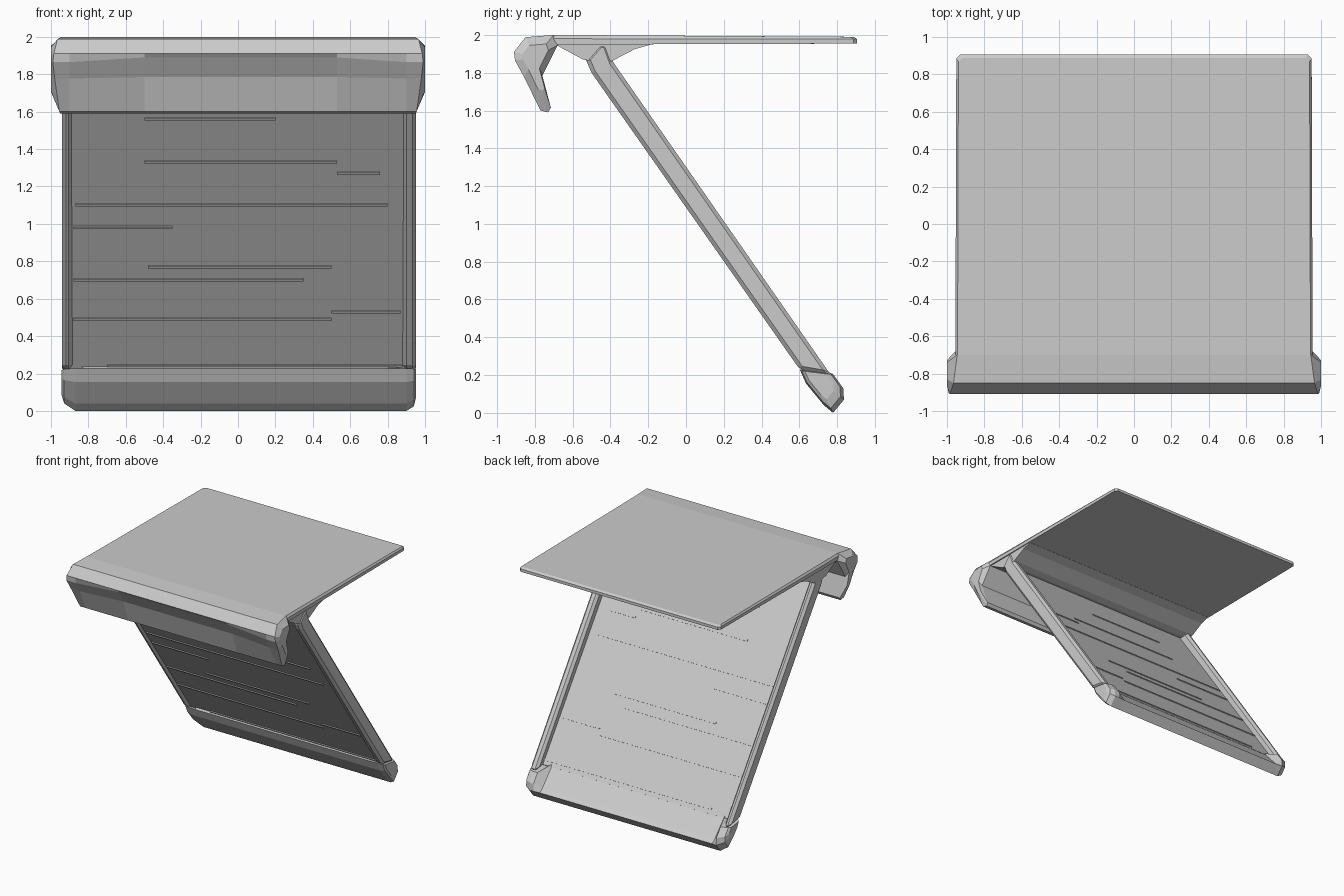
import bpy, bmesh
from mathutils import Vector

if "Cube" in bpy.data.objects:
    bpy.data.objects.remove(bpy.data.objects["Cube"])


def loft(name, rings, bevel=0.0):
    """Skin equal-length rings of 3D points and fan-cap both ends."""
    bm = bmesh.new()
    vs = [[bm.verts.new(p) for p in r] for r in rings]
    n = len(rings[0])
    for a, b in zip(vs, vs[1:]):
        for i in range(n):
            bm.faces.new((a[i], a[(i + 1) % n], b[(i + 1) % n], b[i]))
    bm.faces.new(vs[0])
    bm.faces.new(vs[-1])
    bmesh.ops.recalc_face_normals(bm, faces=bm.faces[:])
    bmesh.ops.triangulate(bm, faces=[f for f in bm.faces if len(f.verts) > 4])
    me = bpy.data.meshes.new(name)
    bm.to_mesh(me)
    bm.free()
    ob = bpy.data.objects.new(name, me)
    bpy.context.collection.objects.link(ob)
    if bevel:
        m = ob.modifiers.new("bevel", 'BEVEL')
        m.width, m.segments, m.limit_method = bevel, 1, 'ANGLE'
    return ob


def prism(name, profile, x0, x1, bevel=0.0):
    return loft(name, [[(x, y, z) for y, z in profile] for x in (x0, x1)], bevel)


def ring(profile, x):
    return [(x, y, z) for y, z in profile]


def shrink(profile, c, f):
    return [(c[0] + (y - c[0]) * f, c[1] + (z - c[1]) * f) for y, z in profile]


def slope(z, off):
    """Point on the sloping leg: z on its front face, off = depth behind it."""
    return (0.61 + (0.23 - z) * 0.7075 + 0.816 * off, z + 0.578 * off)


# Top plate with clipped rear corners
outline = [(-0.955, -0.70), (-0.95, 0.885), (-0.93, 0.905),
           (0.93, 0.905), (0.95, 0.885), (0.955, -0.70)]
loft("top_plate", [[(x, y, 1.949 + 0.005 * (y > 0)) for x, y in outline],
                   [(x, y, 1.978 + 0.002 * (y < 0)) for x, y in outline],
                   [(x * 0.988, y - 0.018 * (y > 0), 2.0 - 0.01 * (y > 0))
                    for x, y in outline]])

# Hooked front lip: middle section is cut back under the nose
lip = [(-0.905, 1.865), (-0.91, 1.91), (-0.85, 1.988), (-0.70, 2.0), (-0.68, 1.945),
       (-0.76, 1.785), (-0.715, 1.615), (-0.73, 1.59), (-0.77, 1.60), (-0.857, 1.777)]
lip_mid = [(-0.895, 1.89)] + lip[1:9] + [(-0.83, 1.785)]
end_x = [0.99, 0.985, 0.965, 0.945, 0.955, 0.975, 0.955, 0.95, 0.955, 0.98]


def lip_end(s):
    return [(s * x, y, z) for x, (y, z) in zip(end_x, lip)]


def lip_cap(s):
    return ring(shrink(lip, (-0.80, 1.88), 0.6), s * 1.0)


loft("front_lip", [lip_cap(-1), lip_end(-1), ring(lip, -0.90), ring(lip_mid, -0.5),
                   ring(lip_mid, 0.53), ring(lip, 0.90), lip_end(1), lip_cap(1)])

# Hinge wedge under the plate
wedge = [(-0.70, 1.965), (-0.68, 1.943), (-0.545, 1.87), (-0.44, 1.85),
         (-0.386, 1.865), (-0.27, 1.925), (-0.19, 1.948), (-0.2, 1.965)]
prism("hinge_wedge", wedge, -0.945, 0.945)

# Side rails of the sloping support
rail = [(-0.43, 1.70), (-0.50, 1.80), (-0.53, 1.87), (-0.46, 1.95), (-0.42, 1.95),
        (-0.386, 1.857), (0.767, 0.20), (0.603, 0.228)]
for side, a, b in (("left", -0.94, -0.885), ("right", 0.88, 0.952)):
    prism(side + "_rail", rail, a, b, 0.022)

# Recessed panel between the rails
prism("support_panel", [slope(1.86, 0.014), slope(0.20, 0.014),
                        slope(0.20, 0.055), slope(1.84, 0.055)], -0.90, 0.90)

# Foot: scooped in the middle, full section at the capped corners
foot = [(0.603, 0.228), (0.635, 0.155), (0.73, 0.04), (0.778, 0.0),
        (0.836, 0.07), (0.832, 0.13), (0.778, 0.206)]
foot_mid = foot[:4] + [(0.832, 0.07), (0.80, 0.095), (0.655, 0.252)]
corner = (0.68, 0.205)
loft("foot", [ring(shrink(foot, corner, 0.55), -0.945), ring(shrink(foot, corner, 0.8), -0.93),
              ring(foot, -0.87), ring(foot_mid, -0.83), ring(foot_mid, 0.80),
              ring(foot, 0.86), ring(foot, 0.90), ring(shrink(foot, corner, 0.88), 0.94),
              ring(shrink(foot, corner, 0.65), 0.952)])

# Thin ridges across the panel and lip
ridges = [(-0.5, 0.53, 1.33), (0.53, 0.76, 1.27), (-0.87, 0.8, 1.1), (-0.88, -0.35, 0.98),
          (-0.48, 0.5, 0.77), (-0.88, 0.35, 0.70), (-0.88, 0.5, 0.49), (0.5, 0.87, 0.53),
          (-0.7, 0.88, 0.24), (-0.5, 0.2, 1.56)]
for i, (a, b, z) in enumerate(ridges):
    prism(f"panel_ridge_{i + 1}", [slope(z, 0.007), slope(z - 0.012, 0.007),
                                   slope(z - 0.012, 0.061), slope(z, 0.061)], a, b)
